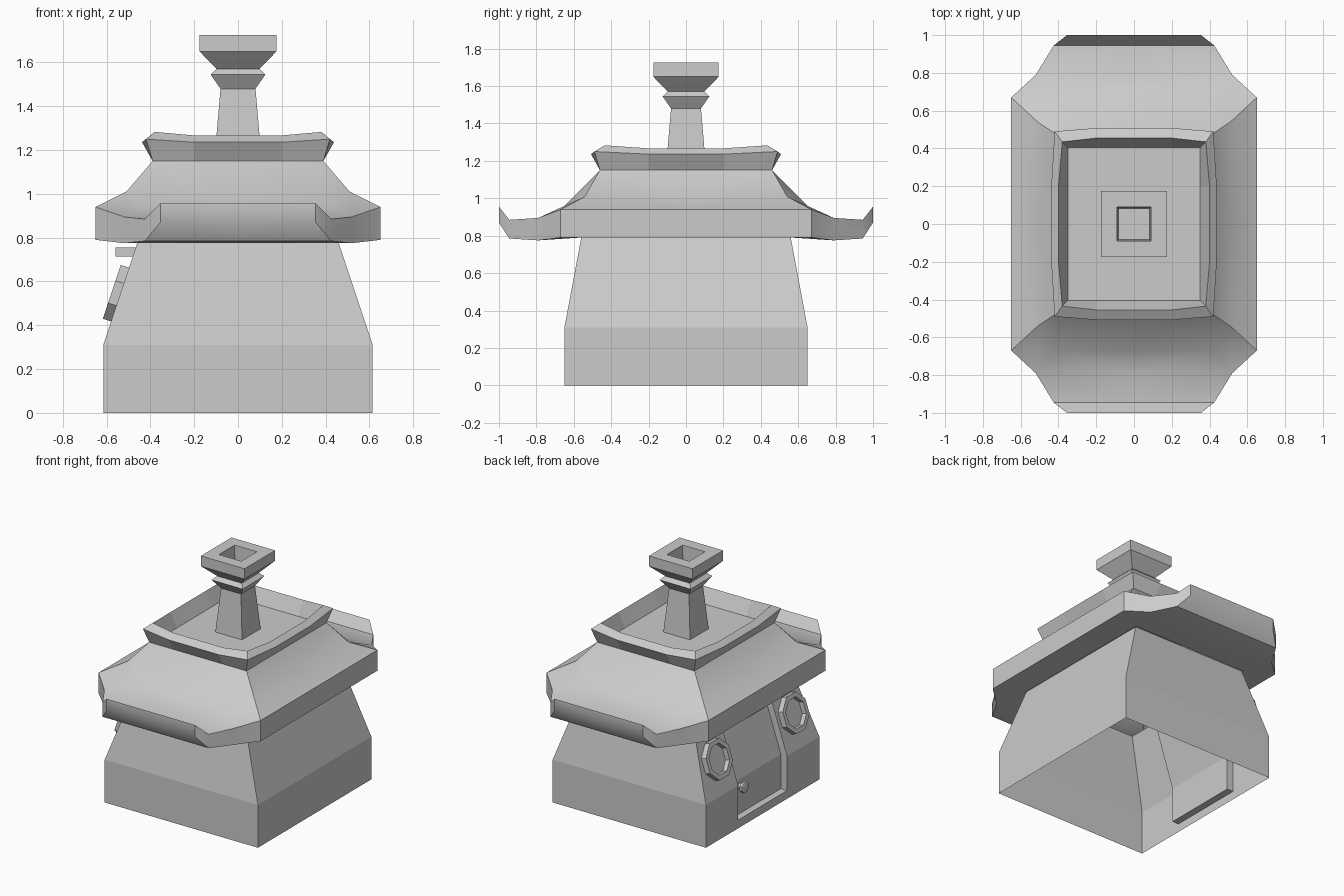
import bpy, bmesh, math
from mathutils import Vector

if "Cube" in bpy.data.objects:
    bpy.data.objects.remove(bpy.data.objects["Cube"])


def finish(name, polys, mirror=False, smooth=None):
    """Make an object from polygons given as point lists, welding shared corners."""
    bm = bmesh.new()
    for p in polys:
        bm.faces.new([bm.verts.new(c) for c in p])
    if mirror:
        for axis in (0, 1):
            geom = bmesh.ops.duplicate(bm, geom=bm.verts[:] + bm.edges[:] + bm.faces[:])["geom"]
            for v in (g for g in geom if isinstance(g, bmesh.types.BMVert)):
                v.co[axis] *= -1
    bmesh.ops.remove_doubles(bm, verts=bm.verts, dist=1e-4)
    bmesh.ops.recalc_face_normals(bm, faces=bm.faces)
    me = bpy.data.meshes.new(name)
    bm.to_mesh(me)
    bm.free()
    ob = bpy.data.objects.new(name, me)
    bpy.context.collection.objects.link(ob)
    if smooth:
        bpy.ops.object.select_all(action='DESELECT')
        ob.select_set(True)
        bpy.context.view_layer.objects.active = ob
        bpy.ops.object.shade_smooth_by_angle(angle=math.radians(smooth))
    return ob


def loft(loops, cap_start=False, cap_end=False):
    """Polygons that bridge a list of closed loops."""
    polys = []
    for a, b in zip(loops, loops[1:]):
        n = len(a)
        polys += [[a[i], a[(i + 1) % n], b[(i + 1) % n], b[i]] for i in range(n)]
    if cap_start:
        polys.append(loops[0])
    if cap_end:
        polys.append(loops[-1])
    return polys


def rect(hx, hy, z):
    return [(-hx, -hy, z), (hx, -hy, z), (hx, hy, z), (-hx, hy, z)]


def disc(centre, normal, r, depth, n=8):
    """Ring of n points facing along normal, pushed out by depth."""
    nv = Vector(normal).normalized()
    side = Vector((0, 1, 0))
    up = nv.cross(side)
    c = Vector(centre) + nv * depth
    return [tuple(c + r * (math.cos(t) * side + math.sin(t) * up))
            for t in (math.tau * (i + .5) / n for i in range(n))]


# walls: straight foot, tapering upper part, doorway recessed in the left wall
def half(z):
    t = max(0, (z - .31) / .48)
    return .615 - .16 * t, .65 - .09 * t


rings = [rect(*half(z), z) for z in (0, .31, .79)]
walls = [p for i, p in enumerate(loft(rings)) if i % 4 != 3]
DOOR, DEPTH = .28, .05
rows = (0, .06, .31, .715, .79)


def row(z, inset=0):
    hx, hy = half(z)
    return [(-hx + inset, y, z) for y in (-hy, -DOOR, DOOR, hy)]


for k, (z0, z1) in enumerate(zip(rows, rows[1:])):
    a, b = row(z0), row(z1)
    is_door = k in (1, 2)
    for i in range(3):
        if not (is_door and i == 1):
            walls.append([a[i], a[i + 1], b[i + 1], b[i]])
    if is_door:
        c, d = row(z0, DEPTH), row(z1, DEPTH)
        walls.append([c[1], c[2], d[2], d[1]])
        walls += [[a[i], b[i], d[i], c[i]] for i in (1, 2)]
        if k == 1:
            walls.append([a[1], a[2], c[2], c[1]])
        else:
            walls.append([b[1], b[2], d[2], d[1]])
finish("walls", walls)

# door knob and the small beam over the doorway
K = (-.565, .19, .26)
finish("door_knob", loft([disc(K, (-1, 0, 0), r, d) for r, d in
                          ((.022, 0), (.022, .02), (.04, .025), (.04, .045), (.025, .05))],
                         cap_end=True))
finish("door_beam", loft([[(x - .51, y, z) for x, y, z in rect(.05, .1, h)]
                          for h in (.715, .755)], True, True))

# octagonal windows on the left wall
N = (-.48, 0, .16)
for label, y in (("front", -.44), ("back", .44)):
    c = (-half(.54)[0], y, .54)
    finish(label + "_window", loft([disc(c, N, r, d) for r, d in
                                    ((.14, 0), (.14, .04), (.107, .04), (.107, .005))],
                                   cap_end=True))

# roof: one quarter, mirrored in x and y
A, B, M = (.39, .46, 1.15), (.42, .67, .94), (.51, .54, 1.01)
O, C, D, E = (.65, .67, .94), (.52, .79, .895), (.425, .945, .885), (.355, 1, .955)
W = (.457, .565, .79)


def low(p, z):
    return (p[0], p[1], z)


def mx(p):
    return (0, p[1], p[2])


def my(p):
    return (p[0], 0, p[2])


o, c, d, e = low(O, .79), low(C, .775), low(D, .785), low(E, .87)
roof = [[p, q, mx(q), mx(p)] for p, q in
        ((A, B), (B, C), (C, D), (D, E), (E, e), (e, d), (d, c), (c, W))]
roof += [[p, q, my(q), my(p)] for p, q in ((A, M), (M, O), (O, o), (o, W))]
roof += [[A, M, B], [M, O, C, B], [W, c, o],
         [O, C, c, o], [C, D, d, c], [D, E, e, d]]
finish("roof", roof, mirror=True, smooth=35)


# bowed collar around the roof terrace
def bowed(cx, cy, cz, bow, dz):
    """Rectangle whose side middles bulge out by bow and drop by dz."""
    s = .2
    q = [(-cx, -cy, cz), (-s, -cy - bow, cz - dz), (s, -cy - bow, cz - dz),
         (cx, -cy, cz), (cx + bow, -s, cz - dz), (cx + bow, s, cz - dz)]
    return q + [(-x, -y, z) for x, y, z in q]


finish("roof_collar", loft([bowed(.39, .46, 1.15, 0, 0),
                            bowed(.42, .49, 1.25, .018, .014),
                            bowed(.38, .435, 1.283, .02, .016),
                            bowed(.35, .405, 1.165, 0, 0)], cap_end=True))

# square chimney with a flared neck and a hollow cap
flue = ((.107, 1.165), (.08, 1.48), (.125, 1.545), (.098, 1.57), (.175, 1.65),
        (.175, 1.725), (.09, 1.725), (.083, 1.57))
finish("chimney", loft([rect(h, h, z) for h, z in flue], cap_end=True))
